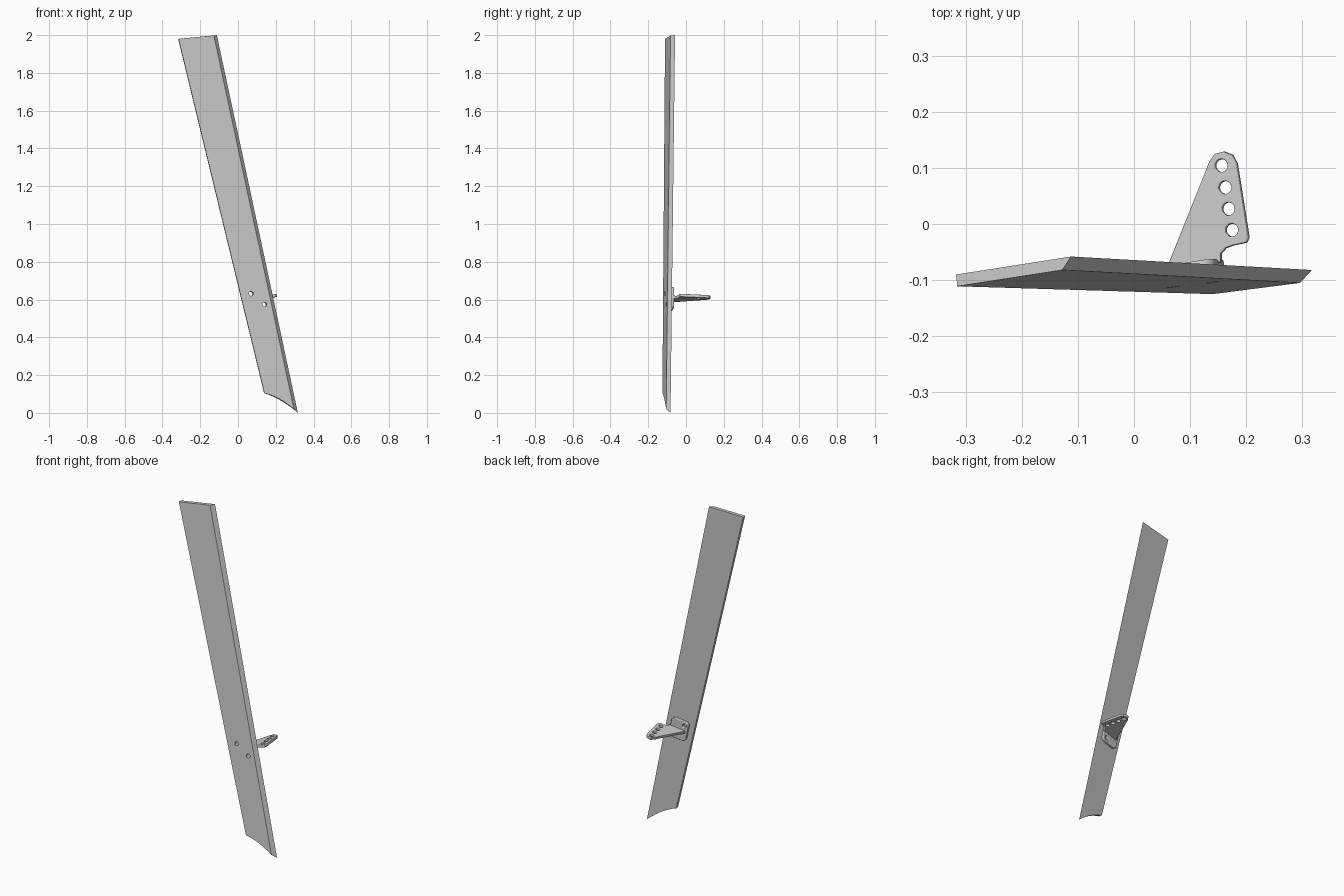
import bpy, bmesh, math
from mathutils import Vector, Matrix

if "Cube" in bpy.data.objects:
    bpy.data.objects.remove(bpy.data.objects["Cube"])

# Local frame of the tilted board: span down, chord towards the leading edge, normal to the back
span = Vector((0.429, -0.024, -2.0)).normalized()
chord = Vector((0.205, 0.032, 0.02))
chord = (chord - chord.dot(span) * span).normalized()
normal = chord.cross(span)
origin = Vector((0.102, -0.0876, 0.6015))   # horn centre on the back face


def frame(x, y, z, loc):
    m = Matrix((x, y, z)).transposed().to_4x4()
    m.translation = loc
    return m


def circle(cx, cy, r, n=24):
    return [(cx + r * math.cos(2 * math.pi * i / n),
             cy + r * math.sin(2 * math.pi * i / n)) for i in range(n)]


def rounded_rect(hx, hy, r, n=7):
    pts = []
    for k, (sx, sy) in enumerate([(1, 1), (-1, 1), (-1, -1), (1, -1)]):
        for i in range(n):
            a = math.pi / 2 * (k + i / (n - 1))
            pts.append((sx * (hx - r) + r * math.cos(a), sy * (hy - r) + r * math.sin(a)))
    return pts


def flat_part(name, loops, thick, bevel, matrix):
    """Extruded sheet: first loop is the outline, the others are holes."""
    cu = bpy.data.curves.new(name, 'CURVE')
    cu.dimensions = '2D'
    cu.fill_mode = 'BOTH'
    for loop in loops:
        s = cu.splines.new('POLY')
        s.points.add(len(loop) - 1)
        for p, co in zip(s.points, loop):
            p.co = (co[0], co[1], 0, 1)
        s.use_cyclic_u = True
    cu.extrude = thick / 2 - bevel
    cu.bevel_depth = bevel
    cu.bevel_resolution = 2
    cu.offset = -bevel
    ob = bpy.data.objects.new(name, cu)
    bpy.context.collection.objects.link(ob)
    ob.matrix_world = matrix
    bpy.ops.object.select_all(action='DESELECT')
    ob.select_set(True)
    bpy.context.view_layer.objects.active = ob
    bpy.ops.object.convert(target='MESH')
    bpy.ops.object.shade_smooth_by_angle(angle=math.radians(35))
    return bpy.context.object


# Board: front and back outlines with a concave arc at the lower end
def outline(tl, tr, br, bl, rise=0.012, n=10):
    br, bl = Vector(br), Vector(bl)
    arc = [br.lerp(bl, i / n) + Vector((0, 0, rise * 4 * (i / n) * (1 - i / n)))
           for i in range(n + 1)]
    return [Vector(tl), Vector(tr)] + arc


front = outline((-0.315, -0.111, 1.98), (-0.128, -0.082, 1.998),
                (0.296, -0.105, 0.02), (0.14, -0.125, 0.105))
back = outline((-0.317, -0.09, 1.98), (-0.112, -0.058, 2.0),
               (0.317, -0.082, 0.0), (0.138, -0.1045, 0.105))
bm = bmesh.new()
f = [bm.verts.new(p) for p in front]
b = [bm.verts.new(p) for p in back]
bm.faces.new(f)
bm.faces.new(b[::-1])
for i in range(len(f)):
    j = (i + 1) % len(f)
    bm.faces.new((f[i], b[i], b[j], f[j]))
bmesh.ops.recalc_face_normals(bm, faces=bm.faces)
me = bpy.data.meshes.new("board")
bm.to_mesh(me)
bm.free()
board = bpy.data.objects.new("board", me)
bpy.context.collection.objects.link(board)

# Screw holes through the board
screws = [(-0.029, -0.0354), (0.029, 0.0354)]
for u, v in screws:
    bpy.ops.mesh.primitive_cylinder_add(vertices=24, radius=0.0115, depth=0.12)
    cutter = bpy.context.object
    cutter.name = "screw_hole_cutter"
    cutter.matrix_world = frame(chord, span, normal, origin + chord * u + span * v)
    cutter.hide_render = True
    cutter.hide_set(True)
    mod = board.modifiers.new("screw_hole", 'BOOLEAN')
    mod.operation = 'DIFFERENCE'
    mod.solver = 'EXACT'
    mod.object = cutter

# Mounting plate on the back face
flat_part("mounting_plate",
          [rounded_rect(0.053, 0.06, 0.022)] + [circle(u, v, 0.0115) for u, v in screws],
          0.018, 0.004, frame(chord, span, normal, origin + normal * 0.0085))


# Horn: outline read in plan view, mapped onto the chord/normal plane
def to_horn(p):
    dx, dy = p[0] - origin.x, p[1] - origin.y
    det = chord.x * normal.y - chord.y * normal.x
    return ((dx * normal.y - dy * normal.x) / det, (chord.x * dy - chord.y * dx) / det)


horn = [(0.060, -0.078), (0.135, 0.110), (0.145, 0.125), (0.161, 0.129), (0.176, 0.123),
        (0.184, 0.108), (0.205, -0.024), (0.201, -0.033), (0.178, -0.038), (0.164, -0.043),
        (0.156, -0.052), (0.156, -0.068)]
holes = [(0.157, 0.104), (0.1635, 0.065), (0.1695, 0.027), (0.1755, -0.011)]
flat_part("control_horn",
          [[to_horn(p) for p in horn]] + [circle(*to_horn(h), 0.0115) for h in holes],
          0.016, 0.002, frame(chord, normal, -span, origin))
